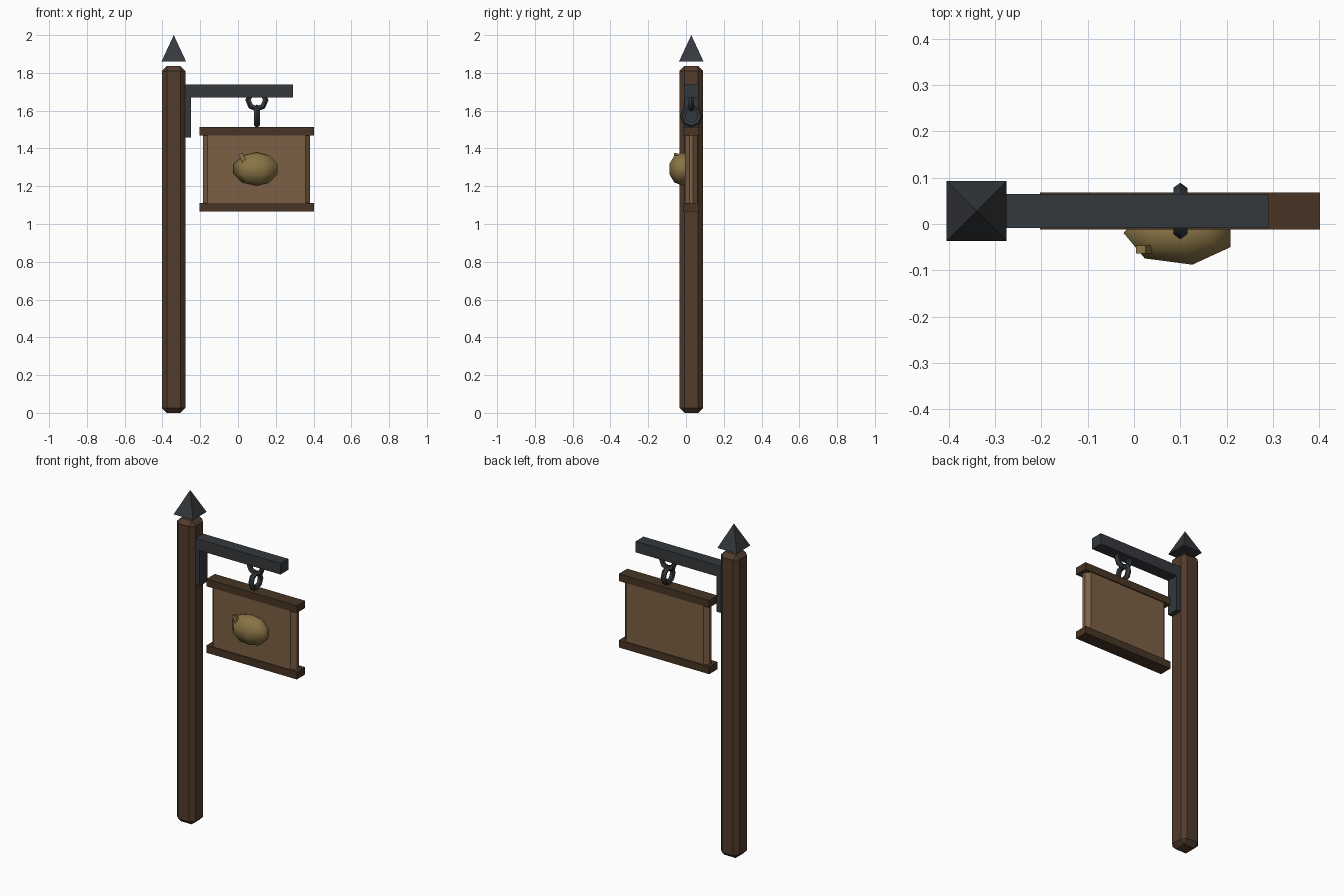
import bpy, bmesh, math
from mathutils import Matrix

if "Cube" in bpy.data.objects:
    bpy.data.objects.remove(bpy.data.objects["Cube"])

CY = 0.028  # depth of the sign's centre plane


def mat(name, rgb):
    m = bpy.data.materials.new(name)
    m.diffuse_color = (*rgb, 1)
    m.use_nodes = True
    m.node_tree.nodes["Principled BSDF"].inputs["Base Color"].default_value = m.diffuse_color
    return m


POST = mat("post_wood", (0.085, 0.045, 0.025))
RAIL = mat("rail_wood", (0.065, 0.035, 0.018))
BOARD = mat("board_wood", (0.20, 0.115, 0.06))
IRON = mat("iron", (0.035, 0.04, 0.045))
GOLD = mat("gold", (0.25, 0.175, 0.06))


def finish(bm, name, material, loc=(0, 0, 0), smooth=False):
    bmesh.ops.recalc_face_normals(bm, faces=bm.faces[:])
    for f in bm.faces:
        f.smooth = smooth
    me = bpy.data.meshes.new(name)
    bm.to_mesh(me)
    bm.free()
    me.materials.append(material)
    ob = bpy.data.objects.new(name, me)
    ob.location = loc
    bpy.context.collection.objects.link(ob)
    return ob


def box(name, material, x, y, z, bevel=0, upright_only=False):
    """Box between (min, max) pairs, with an optional flat chamfer."""
    bm = bmesh.new()
    bmesh.ops.create_cube(bm, size=1)
    bmesh.ops.scale(bm, vec=(x[1] - x[0], y[1] - y[0], z[1] - z[0]), verts=bm.verts[:])
    if bevel:
        edges = [e for e in bm.edges if not upright_only
                 or abs(e.verts[0].co.z - e.verts[1].co.z) > 1e-4]
        bmesh.ops.bevel(bm, geom=edges, offset=bevel, segments=1, affect='EDGES')
    return finish(bm, name, material, [sum(p) / 2 for p in (x, y, z)])


def link(name, z, turn):
    """Low-poly chain link standing in the xz plane, turned about z."""
    bpy.ops.mesh.primitive_torus_add(
        major_segments=8, minor_segments=5, major_radius=0.045, minor_radius=0.016,
        location=(0.1, CY, z), rotation=(math.pi / 2, 0, turn))
    ob = bpy.context.object
    ob.name = name
    ob.data.materials.append(IRON)
    bpy.ops.object.shade_smooth_by_angle(angle=math.radians(50))


# Post with chamfered edges
box("post", POST, (-0.402, -0.279), (CY - 0.0615, CY + 0.0615), (0, 1.836), 0.025)

# Pyramid finial
bm = bmesh.new()
bmesh.ops.create_cone(bm, cap_ends=True, segments=4, radius1=0.065 * math.sqrt(2),
                      radius2=0, depth=0.14, matrix=Matrix.Rotation(math.pi / 4, 4, 'Z'))
bmesh.ops.remove_doubles(bm, verts=bm.verts[:], dist=1e-5)
finish(bm, "finial", IRON, (-0.34, CY, 1.93))

# L-shaped iron bracket: profile extruded in depth
bm = bmesh.new()
profile = [(-0.282, 1.738), (0.291, 1.738), (0.291, 1.671),
           (-0.25, 1.671), (-0.25, 1.457), (-0.282, 1.457)]
face = bm.faces.new([bm.verts.new((x, CY - 0.037, z)) for x, z in profile])
ext = bmesh.ops.extrude_face_region(bm, geom=[face])
bmesh.ops.translate(bm, vec=(0, 0.074, 0),
                    verts=[g for g in ext["geom"] if isinstance(g, bmesh.types.BMVert)])
finish(bm, "bracket", IRON)

# Chain links
link("upper_link", 1.656, 0)
link("lower_link", 1.571, math.pi / 2)

# Sign board and its rails
box("sign_board", BOARD, (-0.185, 0.381), (CY - 0.034, CY + 0.034), (1.09, 1.49), 0.024, True)
for name, z in (("top_rail", (1.469, 1.513)), ("bottom_rail", (1.067, 1.111))):
    box(name, RAIL, (-0.203, 0.402), (CY - 0.04, CY + 0.04), z)

# Fruit emblem: seven-sided sphere with one corner column facing -x
bm = bmesh.new()
bmesh.ops.create_uvsphere(bm, u_segments=7, v_segments=5, radius=1)
v = max(bm.verts, key=lambda p: p.co.xy.length)
turn = math.pi - math.atan2(v.co.y, v.co.x)
bmesh.ops.rotate(bm, matrix=Matrix.Rotation(turn, 3, 'Z'), verts=bm.verts[:])
bmesh.ops.scale(bm, vec=(0.1278, 0.0737, 0.088), verts=bm.verts[:])
finish(bm, "fruit", GOLD, (0.099, -0.0195, 1.291), True)

# Fruit stem
stem = box("fruit_stem", GOLD, (0.013, 0.035), (-0.064, -0.046), (1.327, 1.374))
stem.rotation_euler.y = math.radians(-24)
